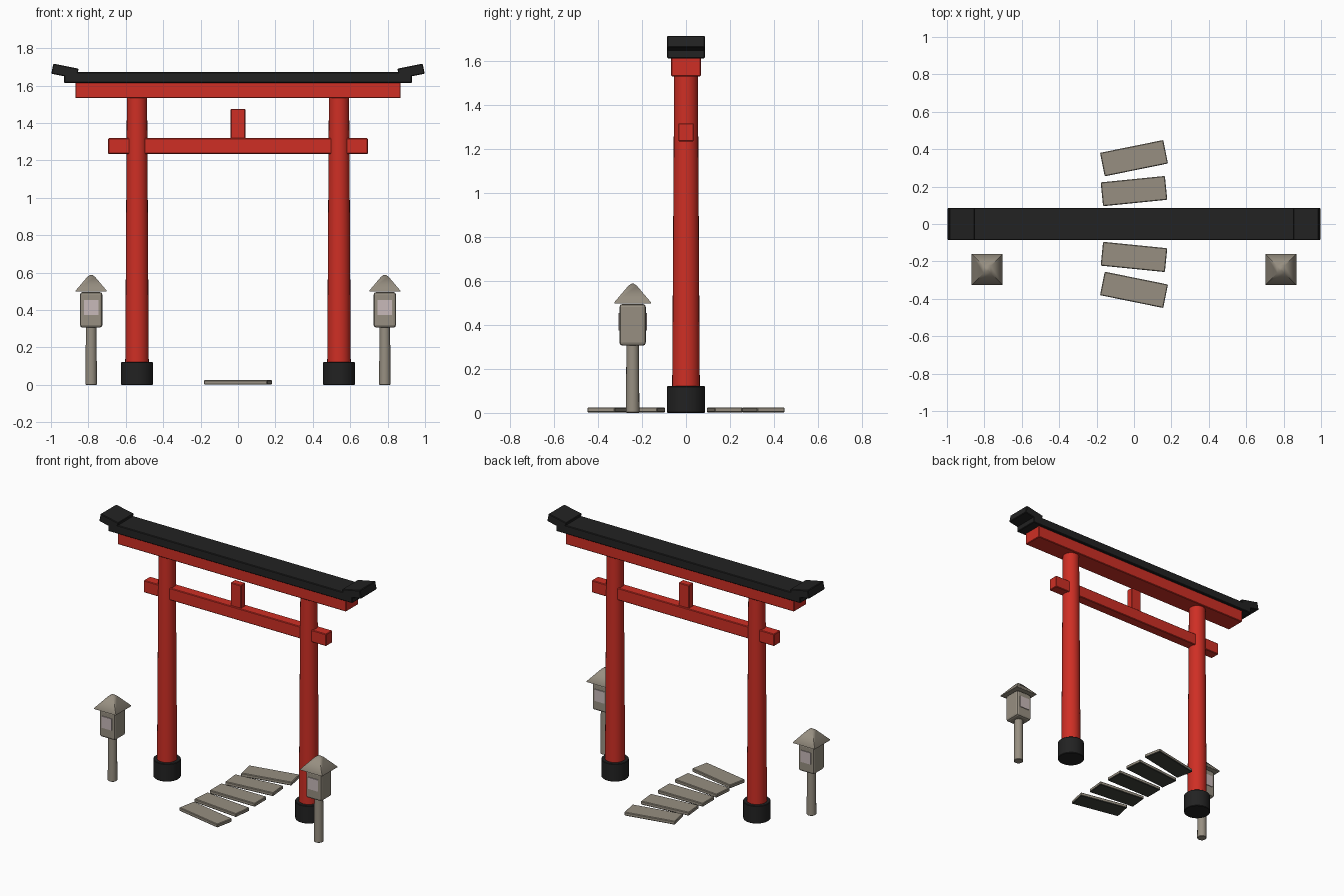
import bpy, bmesh, math

if "Cube" in bpy.data.objects:
    bpy.data.objects.remove(bpy.data.objects["Cube"])


def material(name, rgb):
    m = bpy.data.materials.new(name)
    m.diffuse_color = (*rgb, 1)
    m.use_nodes = True
    m.node_tree.nodes["Principled BSDF"].inputs["Base Color"].default_value = m.diffuse_color
    return m


RED = material("vermilion_red", (0.62, 0.028, 0.018))
BLACK = material("charcoal_black", (0.016, 0.016, 0.016))
STONE = material("grey_stone", (0.31, 0.275, 0.22))
PAPER = material("pale_window", (0.58, 0.49, 0.49))
DARK = material("dark_underside", (0.05, 0.055, 0.045))


def finish(name, bm, mat, bevel=0, segments=1, smooth=None):
    bmesh.ops.recalc_face_normals(bm, faces=bm.faces)
    me = bpy.data.meshes.new(name)
    bm.to_mesh(me)
    bm.free()
    ob = bpy.data.objects.new(name, me)
    bpy.context.collection.objects.link(ob)
    me.materials.append(mat)
    if bevel:
        mod = ob.modifiers.new("bevel", "BEVEL")
        mod.width = bevel
        mod.segments = segments
        mod.limit_method = 'ANGLE'
        mod.angle_limit = math.radians(40)
    if smooth:
        bpy.ops.object.select_all(action='DESELECT')
        ob.select_set(True)
        bpy.context.view_layer.objects.active = ob
        bpy.ops.object.shade_smooth_by_angle(angle=math.radians(smooth))
    return ob


def box(name, centre, size, mat, bevel=0.004, rot=(0, 0, 0), segments=1):
    bm = bmesh.new()
    bmesh.ops.create_cube(bm, size=1)
    bmesh.ops.scale(bm, vec=size, verts=bm.verts)
    ob = finish(name, bm, mat, bevel, segments)
    ob.location = centre
    ob.rotation_euler = rot
    return ob


def rod(name, x, y, z0, z1, r0, r1, mat, sides=24, bevel=0.003):
    bm = bmesh.new()
    bmesh.ops.create_cone(bm, cap_ends=True, segments=sides,
                          radius1=r0, radius2=r1, depth=z1 - z0)
    ob = finish(name, bm, mat, bevel, smooth=35)
    ob.location = (x, y, (z0 + z1) / 2)
    return ob


def square_roof(name, x, y, rings, mat):
    # square rings stacked into a smooth-shaded pyramid with a blunt tip
    bm = bmesh.new()
    loops = [[bm.verts.new((sx * h, sy * h, z)) for sx, sy in
              ((-1, -1), (1, -1), (1, 1), (-1, 1))] for h, z in rings]
    bm.faces.new(loops[0])
    bm.faces.new(loops[-1])
    for a, b in zip(loops, loops[1:]):
        for i in range(4):
            j = (i + 1) % 4
            bm.faces.new((a[i], a[j], b[j], b[i]))
    ob = finish(name, bm, mat, smooth=65)
    ob.location = (x, y, 0)
    return ob


# crossbeams
box("tie_beam", (0, 0, 1.277), (1.39, 0.07, 0.083), RED)
box("centre_strut", (0, 0, 1.395), (0.08, 0.05, 0.16), RED)
box("upper_beam", (0, 0, 1.575), (1.74, 0.136, 0.085), RED)
box("roof_beam", (0, 0, 1.643), (1.86, 0.172, 0.058), BLACK)

for side, s in (("left", -1), ("right", 1)):
    # posts, footings and upturned roof tips
    rod(side + "_footing", s * 0.54, 0, 0, 0.122, 0.086, 0.086, BLACK)
    rod(side + "_post", s * 0.54, 0, 0.11, 1.54, 0.063, 0.054, RED, bevel=0)
    box(side + "_roof_tip", (s * 0.925, 0, 1.677), (0.138, 0.172, 0.055),
        BLACK, rot=(0, -s * 0.2, 0))

    # stone lantern
    lx, ly = s * 0.785, -0.243
    rod(side + "_lantern_pole", lx, ly, 0, 0.32, 0.031, 0.028, STONE, 16)
    box(side + "_lantern_body", (lx, ly, 0.401), (0.12, 0.12, 0.19), STONE, 0.014, segments=2)
    for face, f in (("front", -1), ("back", 1)):
        box(f"{side}_lantern_{face}_window", (lx, ly + f * 0.061, 0.414),
            (0.076, 0.008, 0.08), PAPER, 0)
    square_roof(side + "_lantern_roof", lx, ly,
                ((0.083, 0.498), (0.083, 0.504), (0.02, 0.578), (0.006, 0.588)), STONE)

# gently curving row of paving slabs, dark underneath
for k in range(-2, 3):
    slab = box(f"paving_slab_{k + 3}", (0, 0.176 * k, 0.0135), (0.345, 0.128, 0.024),
               STONE, 0.004, rot=(0, 0, 0.1 * k))
    slab.data.materials.append(DARK)
    for p in slab.data.polygons:
        if p.normal.z < -0.9:
            p.material_index = 1
